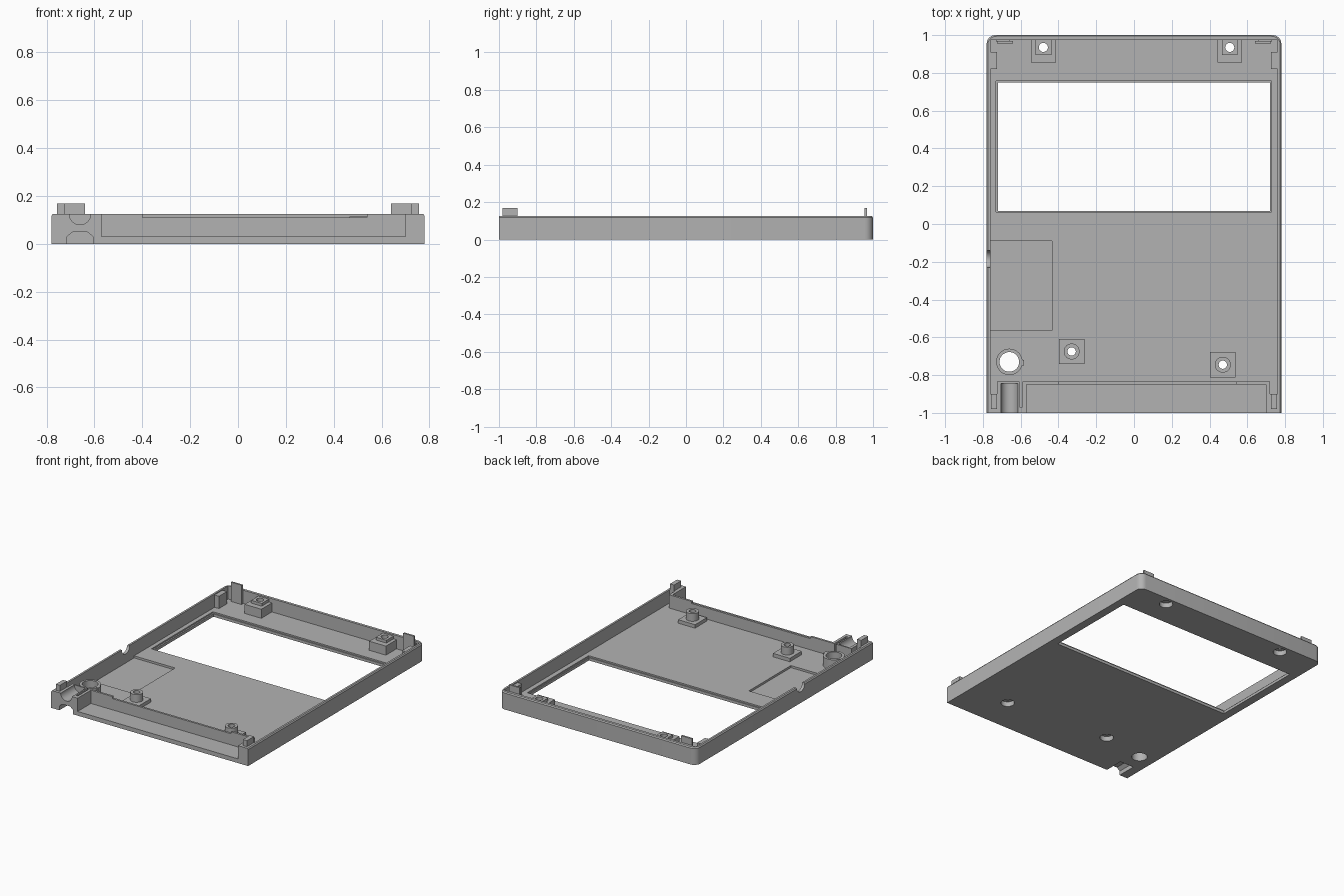
import bpy, bmesh, math
from mathutils import Matrix

if "Cube" in bpy.data.objects:
    bpy.data.objects.remove(bpy.data.objects["Cube"], do_unlink=True)

gray = bpy.data.materials.new("plain_gray")
gray.use_nodes = True
COLOR = (0.45, 0.45, 0.45, 1)
gray.diffuse_color = COLOR
gray.node_tree.nodes["Principled BSDF"].inputs["Base Color"].default_value = COLOR

FLOOR, TOP, OVER = 0.03, 0.125, 0.3
W, SIDE = 0.78, 0.76


def make(name, bm):
    bmesh.ops.recalc_face_normals(bm, faces=bm.faces)
    mesh = bpy.data.meshes.new(name)
    bm.to_mesh(mesh)
    bm.free()
    mesh.materials.append(gray)
    ob = bpy.data.objects.new(name, mesh)
    bpy.context.collection.objects.link(ob)
    return ob


def loft(name, rings):
    """Closed solid through rings of 3D points."""
    bm = bmesh.new()
    loops = [[bm.verts.new(p) for p in ring] for ring in rings]
    n = len(loops[0])
    for a, b in zip(loops, loops[1:]):
        for i in range(n):
            j = (i + 1) % n
            bm.faces.new((a[i], a[j], b[j], b[i]))
    bm.faces.new(loops[0][::-1])
    bm.faces.new(loops[-1])
    return make(name, bm)


def box(name, x0, x1, y0, y1, z0, z1):
    ring = [(x0, y0), (x1, y0), (x1, y1), (x0, y1)]
    return loft(name, [[(x, y, z) for x, y in ring] for z in (z0, z1)])


def cyl(name, x, y, r, z0, z1):
    bm = bmesh.new()
    bmesh.ops.create_cone(bm, cap_ends=True, segments=32, radius1=r, radius2=r,
                          depth=z1 - z0,
                          matrix=Matrix.Translation((x, y, (z0 + z1) / 2)))
    return make(name, bm)


def combine(target, tool, operation="DIFFERENCE"):
    mod = target.modifiers.new("boolean", "BOOLEAN")
    mod.operation, mod.solver, mod.object = operation, "EXACT", tool
    bpy.context.view_layer.objects.active = target
    bpy.ops.object.modifier_apply(modifier=mod.name)
    bpy.data.objects.remove(tool, do_unlink=True)


def cut(target, *dims):
    combine(target, box("cutter", *dims))


def drill(target, x, y, r, z0, z1):
    combine(target, cyl("cutter", x, y, r, z0, z1))


def outline(inset, z):
    """Rectangle with the two back corners rounded."""
    r, w, back = 0.045, W - inset, 1 - inset
    pts = [(-w, -1, z), (w, -1, z)]
    for cx, start in ((w - r, 0), (r - w, 90)):
        for k in range(7):
            a = math.radians(start + 15 * k)
            pts.append((cx + r * math.cos(a), back - r + r * math.sin(a), z))
    return pts


# Tray: shell, floor and front wall
tray = loft("tray_body", [outline(0, 0), outline(0, 0.117), outline(0.006, TOP)])
cut(tray, -SIDE, SIDE, -0.835, 0.975, FLOOR, OVER)
cut(tray, 0.72, SIDE, -0.9, -0.8, FLOOR, OVER)
cut(tray, -SIDE, -0.725, -0.9, -0.8, FLOOR, OVER)
cut(tray, -0.57, 0.70, -1.1, -0.85, FLOOR, OVER)
cut(tray, -0.4, 0.54, -0.9, -0.8, 0.11, OVER)
cut(tray, -0.605, -0.59, -0.97, -0.8, FLOOR, OVER)

# Screen window with a stepped edge
cut(tray, -0.72, 0.72, 0.07, 0.75, -0.1, OVER)
cut(tray, -0.73, 0.727, 0.063, 0.758, 0.02, OVER)

# Shallow recess in the floor
cut(tray, -SIDE, -0.435, -0.565, -0.09, 0.015, OVER)

# Cable trough above and clearance notch below at the front corner
bm = bmesh.new()
bmesh.ops.create_cone(bm, cap_ends=True, segments=32, radius1=0.045, radius2=0.045,
                      depth=0.3, matrix=Matrix.Translation((-0.66, -0.995, TOP))
                      @ Matrix.Rotation(math.pi / 2, 4, "X"))
combine(tray, make("cutter", bm))
notch = [(-0.715, -0.1), (-0.605, -0.1), (-0.605, 0.03),
         (-0.63, 0.05), (-0.69, 0.05), (-0.715, 0.03)]
combine(tray, loft("cutter", [[(x, y, z) for x, z in notch] for y in (-1.1, -0.86)]))

# Round notch in the side wall
bm = bmesh.new()
bmesh.ops.create_cone(bm, cap_ends=True, segments=32, radius1=0.045, radius2=0.045,
                      depth=0.1, matrix=Matrix.Translation((-0.78, -0.185, TOP))
                      @ Matrix.Rotation(math.pi / 2, 4, "Y"))
combine(tray, make("cutter", bm))

# Front screw posts on square pads
for i, (x, y) in enumerate([(-0.33, -0.675), (0.47, -0.745)]):
    pad = box(f"front_post_{i + 1}", x - 0.067, x + 0.067, y - 0.067, y + 0.067, 0.015, 0.055)
    combine(pad, cyl("post", x, y, 0.042, 0.02, 0.11), "UNION")
    combine(tray, pad, "UNION")
    drill(tray, x, y, 0.022, -0.1, OVER)
    drill(tray, x, y, 0.045, -0.1, 0.035)

# Back screw blocks with a raised step
for i, x in enumerate([-0.48, 0.507]):
    block = box("back_block", x - 0.066, x + 0.066, 0.855, 0.985, 0.015, 0.095)
    combine(block, box("step", x - 0.042, x + 0.042, 0.895, 0.985, 0.05, 0.115), "UNION")
    combine(tray, block, "UNION")
    drill(tray, x, 0.935, 0.024, -0.1, OVER)
    drill(tray, x, 0.935, 0.045, -0.1, 0.035)

# Button collar with a small key
collar = cyl("button_collar", -0.66, -0.73, 0.07, 0.015, 0.1)
combine(collar, box("key", -0.62, -0.582, -0.75, -0.72, 0.015, 0.1), "UNION")
combine(tray, collar, "UNION")
drill(tray, -0.66, -0.73, 0.052, -0.1, OVER)

# Locating tabs and side ribs, both sides
for side, s in (("left", 1), ("right", -1)):
    def tab(name, x0, x1, *rest):
        xs = sorted((s * x0, s * x1))
        return box(f"{side}_{name}", *xs, *rest)
    tab("front_tab", 0.725, 0.757, -0.98, -0.9, 0.06, 0.168)
    tab("back_tab", 0.64, 0.725, 0.955, 0.968, 0.02, 0.168)
    tab("back_tab_foot", 0.66, 0.73, 0.965, 0.98, 0.02, 0.115)
    tab("side_rib", 0.725, 0.765, 0.82, 0.91, 0.02, 0.118)

# Smooth the round surfaces, keep the edges sharp
bpy.ops.object.select_all(action="DESELECT")
tray.select_set(True)
bpy.context.view_layer.objects.active = tray
bpy.ops.object.shade_smooth_by_angle(angle=math.radians(30))
